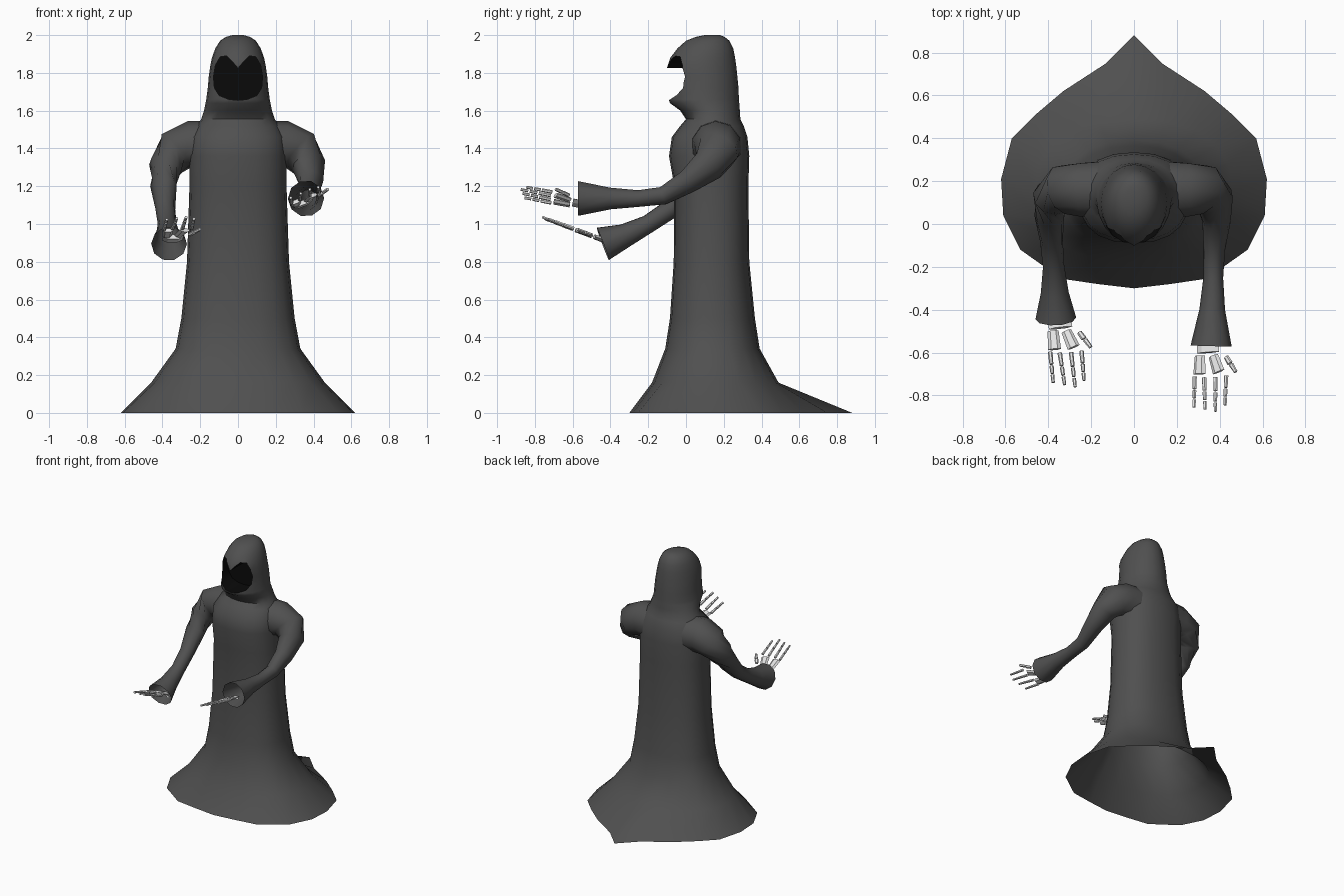
import bpy, bmesh, math
from mathutils import Vector

if "Cube" in bpy.data.objects:
    bpy.data.objects.remove(bpy.data.objects["Cube"])


def material(name, v):
    m = bpy.data.materials.new(name)
    m.diffuse_color = (*v, 1)
    m.use_nodes = True
    m.node_tree.nodes["Principled BSDF"].inputs["Base Color"].default_value = m.diffuse_color
    return m


CLOTH = material("charcoal cloth", (0.08, 0.08, 0.08))
VOID = material("black shadow", (0.003, 0.003, 0.003))
BONE = material("pale bone", (0.78, 0.78, 0.78))


def add_object(name, bm, mats, smooth=None):
    bmesh.ops.recalc_face_normals(bm, faces=bm.faces)
    me = bpy.data.meshes.new(name)
    bm.to_mesh(me)
    bm.free()
    ob = bpy.data.objects.new(name, me)
    bpy.context.collection.objects.link(ob)
    for m in mats:
        me.materials.append(m)
    if smooth:
        shade(ob, smooth)
    return ob


def select(ob):
    bpy.ops.object.select_all(action='DESELECT')
    ob.select_set(True)
    bpy.context.view_layer.objects.active = ob


def shade(ob, degrees):
    select(ob)
    bpy.ops.object.shade_smooth_by_angle(angle=math.radians(degrees))


def loft(bm, rings, caps=(True, True)):
    vs = [[bm.verts.new(p) for p in r] for r in rings]
    n = len(vs[0])
    for a, b in zip(vs, vs[1:]):
        for i in range(n):
            bm.faces.new((a[i], a[(i + 1) % n], b[(i + 1) % n], b[i]))
    if caps[0]:
        bm.faces.new(vs[0])
    if caps[1]:
        bm.faces.new(vs[-1])


# Robe and hood: hem outline with a pointed train, then oval rings upward
COLS = 20
half_hem = [(0, -.30), (.17, -.28), (.34, -.255), (.53, -.12), (.61, .04), (.62, .21),
            (.57, .40), (.46, .51), (.33, .62), (.13, .75), (0, .88)]
hem = half_hem + [(-x, y) for x, y in half_hem[-2:0:-1]]
sections = [  # z, half width, front y, back y
    (.16, .46, -.18, .49), (.34, .33, -.11, .39), (.50, .30, -.085, .365),
    (.80, .27, -.065, .335), (1.20, .257, -.062, .33), (1.36, .258, -.09, .335),
    (1.46, .25, -.075, .325), (1.52, .22, -.03, .305), (1.555, .195, 0, .288),
    (1.60, .18, -.03, .285), (1.64, .172, -.085, .282), (1.66, .168, -.092, .28),
    (1.72, .16, -.085, .278), (1.78, .155, -.09, .272), (1.83, .148, -.10, .267),
    (1.88, .138, -.083, .26), (1.93, .12, -.045, .25), (1.97, .095, 0, .23),
    (1.99, .065, .05, .205), (2.0, .03, .10, .18)]


def oval(z, w, front, back):
    power = 0.85 if z < 1.5 else 1.0      # squarer body, rounder hood
    ring = []
    for i in range(COLS):
        a = math.tau * i / COLS
        s, c = math.sin(a), -math.cos(a)
        ring.append((w * math.copysign(abs(s) ** power, s),
                     (front + back) / 2 + (back - front) / 2 * math.copysign(abs(c) ** power, c), z))
    return ring


bm = bmesh.new()
loft(bm, [[(x, y, 0) for x, y in hem]] + [oval(*s) for s in sections])
robe = add_object("hooded_robe", bm, [CLOTH, VOID])

# Face opening: heart-topped pocket cut into the hood
half_face = [(0, 1.825), (.03, 1.86), (.06, 1.89), (.095, 1.885), (.12, 1.84), (.13, 1.78),
             (.125, 1.72), (.10, 1.68), (.05, 1.66), (0, 1.655)]
face = half_face + [(-x, z) for x, z in half_face[-2:0:-1]]
bm = bmesh.new()
loft(bm, [[(x, y, z) for x, z in face] for y in (-.3, .07)])
cutter = add_object("face_cutter", bm, [VOID])
cutter.hide_render = True
cut = robe.modifiers.new("face_opening", 'BOOLEAN')
cut.operation = 'DIFFERENCE'
cut.solver = 'EXACT'
cut.object = cutter
cut.material_mode = 'TRANSFER'
select(robe)
bpy.ops.object.modifier_apply(modifier=cut.name)
bpy.data.objects.remove(cutter)

# Open the underside of the robe
bm = bmesh.new()
bm.from_mesh(robe.data)
under = [f for f in bm.faces if all(v.co.z < .001 for v in f.verts)]
bmesh.ops.delete(bm, geom=under, context='FACES')
bm.to_mesh(robe.data)
bm.free()
shade(robe, 50)


# Sleeves: round tubes that flare into open cuffs
def sleeve(name, path):
    bm = bmesh.new()
    pts = [Vector(p[:3]) for p in path]
    rings = []
    for i, p in enumerate(pts):
        d = (pts[min(i + 1, len(pts) - 1)] - pts[max(i - 1, 0)]).normalized()
        u = d.cross(Vector((0, .3, 1))).normalized()
        v = u.cross(d)
        rings.append([p + path[i][3] * (u * math.cos(math.tau * k / 10) + v * math.sin(math.tau * k / 10))
                      for k in range(10)])
    loft(bm, rings, (True, False))
    add_object(name, bm, [CLOTH], 60)


def shoulder(s):
    return [(s * .13, .16, 1.41, .14), (s * .25, .16, 1.415, .13), (s * .33, .16, 1.385, .118)]


sleeve("raised_sleeve", shoulder(1) + [
    (.375, .12, 1.31, .09), (.385, .01, 1.225, .066), (.375, -.12, 1.15, .05),
    (.37, -.25, 1.135, .046), (.365, -.40, 1.135, .06), (.36, -.57, 1.135, .096)])
sleeve("lowered_sleeve", shoulder(-1) + [
    (-.385, .12, 1.30, .09), (-.395, .04, 1.20, .07), (-.385, -.08, 1.08, .053),
    (-.375, -.20, 1.0, .05), (-.37, -.32, .94, .065), (-.365, -.44, .895, .095)])


# Skeletal hands: u runs across the palm, v toward the fingertips
def hand(name, origin, across, forward):
    o, U, F = Vector(origin), Vector(across), Vector(forward)
    N = U.cross(F).normalized()
    bm = bmesh.new()

    def bone(a, b, r0, r1, thick):
        a, b = (o + U * p[0] + F * p[1] for p in (a, b))
        side = (b - a).cross(N).normalized()
        loft(bm, [[p + side * r * math.cos(math.tau * k / 6) + N * thick * math.sin(math.tau * k / 6)
                   for k in range(6)] for p, r in ((a, r0), (b, r1))])

    bone((0, -.03), (0, .02), .055, .055, .014)                      # wrist
    bone((-.037, .035), (-.04, .12), .026, .03, .012)                # outer palm
    bone((.025, .035), (.05, .11), .024, .03, .012)                  # inner palm
    bone((.085, .04), (.103, .07), .012, .014, .01)                  # thumb
    bone((.108, .075), (.13, .11), .012, .009, .009)
    for base, tip in (((-.062, .133), (-.065, .275)), ((-.018, .137), (-.013, .285)),
                      ((.035, .135), (.035, .295)), ((.085, .128), (.08, .265))):
        base, tip = Vector(base), Vector(tip)
        for t0, t1, r in ((0, .40, .011), (.45, .70, .010), (.75, 1, .009)):
            bone(base.lerp(tip, t0), base.lerp(tip, t1), r, r * .85, r * .85)
    add_object(name, bm, [BONE])


hand("raised_hand", (.345, -.58, 1.11), (1, 0, .4), (0, -1, .2))
hand("lowered_hand", (-.345, -.465, .925), (1, 0, .05), (.12, -1, .37))
